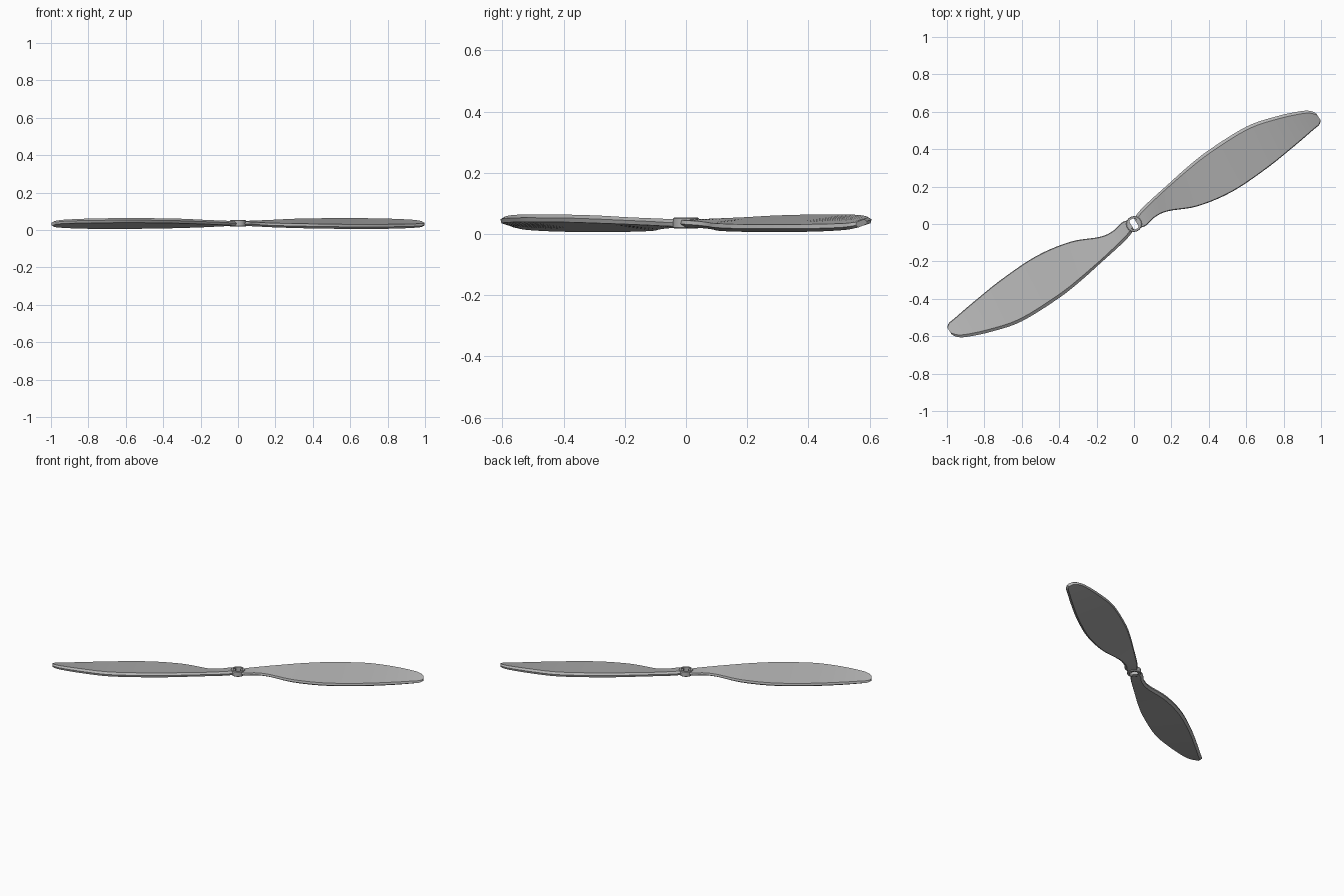
import bpy, bmesh, math
from mathutils import Vector, Matrix

cube = bpy.data.objects.get("Cube")
if cube:
    bpy.data.objects.remove(cube, do_unlink=True)

grey = bpy.data.materials.new("plain grey")
grey.use_nodes = True
grey.diffuse_color = (0.45, 0.45, 0.45, 1)
grey.node_tree.nodes["Principled BSDF"].inputs["Base Color"].default_value = grey.diffuse_color

MID = 0.035     # height of the propeller's middle plane
STEPS = 5       # loft rings between two stations

# Blade stations from root to tip:
# high edge x, y / low edge x, y / half rise between edges / half thickness
STATIONS = [Vector(s) for s in (
    (.00, .03, .03, -.02, .002, .012),
    (.03, .07, .065, -.008, .003, .012),
    (.08, .12, .11, .035, .006, .012),
    (.18, .21, .18, .068, .010, .012),
    (.28, .30, .34, .095, .014, .013),
    (.40, .395, .52, .17, .017, .013),
    (.60, .52, .70, .29, .018, .013),
    (.76, .575, .85, .41, .017, .013),
    (.89, .603, .955, .50, .014, .012),
    (.945, .604, .99, .53, .011, .011),
    (.975, .59, .998, .555, .007, .010),
)]


def spline(points, steps):
    """Smooth curve through all the stations."""
    padded = [points[0]] + points + [points[-1]]
    out = []
    for a, b, c, d in zip(padded, padded[1:], padded[2:], padded[3:]):
        for i in range(steps):
            t = i / steps
            out.append(0.5 * (2 * b + (c - a) * t + (2 * a - 5 * b + 4 * c - d) * t * t
                              + (3 * b - a - 3 * c + d) * t ** 3))
    return out + [points[-1]]


def section(s):
    """Six-sided section with a bevelled top on the high edge, bottom on the low edge."""
    high = Vector((s[0], s[1], MID + s[4]))
    low = Vector((s[2], s[3], MID - s[4]))
    chord = low - high
    wide = min(0.016, chord.length * 0.25) * chord.normalized()
    thin = wide * 0.25
    up = Vector((0, 0, s[5]))
    return [high, high + wide + up, low - thin + up, low, low - wide - up, high + thin - up]


def finish(name, bm):
    bmesh.ops.recalc_face_normals(bm, faces=bm.faces)
    mesh = bpy.data.meshes.new(name)
    bm.to_mesh(mesh)
    bm.free()
    mesh.materials.append(grey)
    obj = bpy.data.objects.new(name, mesh)
    bpy.context.collection.objects.link(obj)
    bpy.ops.object.select_all(action='DESELECT')
    obj.select_set(True)
    bpy.context.view_layer.objects.active = obj
    bpy.ops.object.shade_smooth_by_angle(angle=math.radians(25))


def loft(bm, rings, closed=False):
    loops = [[bm.verts.new(p) for p in ring] for ring in rings]
    pairs = list(zip(loops, loops[1:])) + ([(loops[-1], loops[0])] if closed else [])
    for a, b in pairs:
        for i in range(len(a)):
            j = (i + 1) % len(a)
            bm.faces.new((a[i], a[j], b[j], b[i]))
    if not closed:
        bm.faces.new(loops[0])
        bm.faces.new(loops[-1])


# Two blades, half a turn apart
for name, turn in (("left_blade", 0), ("right_blade", math.pi)):
    bm = bmesh.new()
    loft(bm, [section(s) for s in spline(STATIONS, STEPS)])
    bmesh.ops.rotate(bm, verts=bm.verts, cent=(0, 0, 0), matrix=Matrix.Rotation(turn, 3, 'Z'))
    finish(name, bm)

# Hub ring with an open bore and small bevels
profile = [(.029, .018), (.039, .018), (.042, .021), (.042, .050), (.039, .053), (.029, .053)]
bm = bmesh.new()
SIDES = 32
loft(bm, [[(r * math.cos(a), r * math.sin(a), z) for r, z in profile]
          for a in (math.tau * i / SIDES for i in range(SIDES))], closed=True)
finish("hub_ring", bm)
